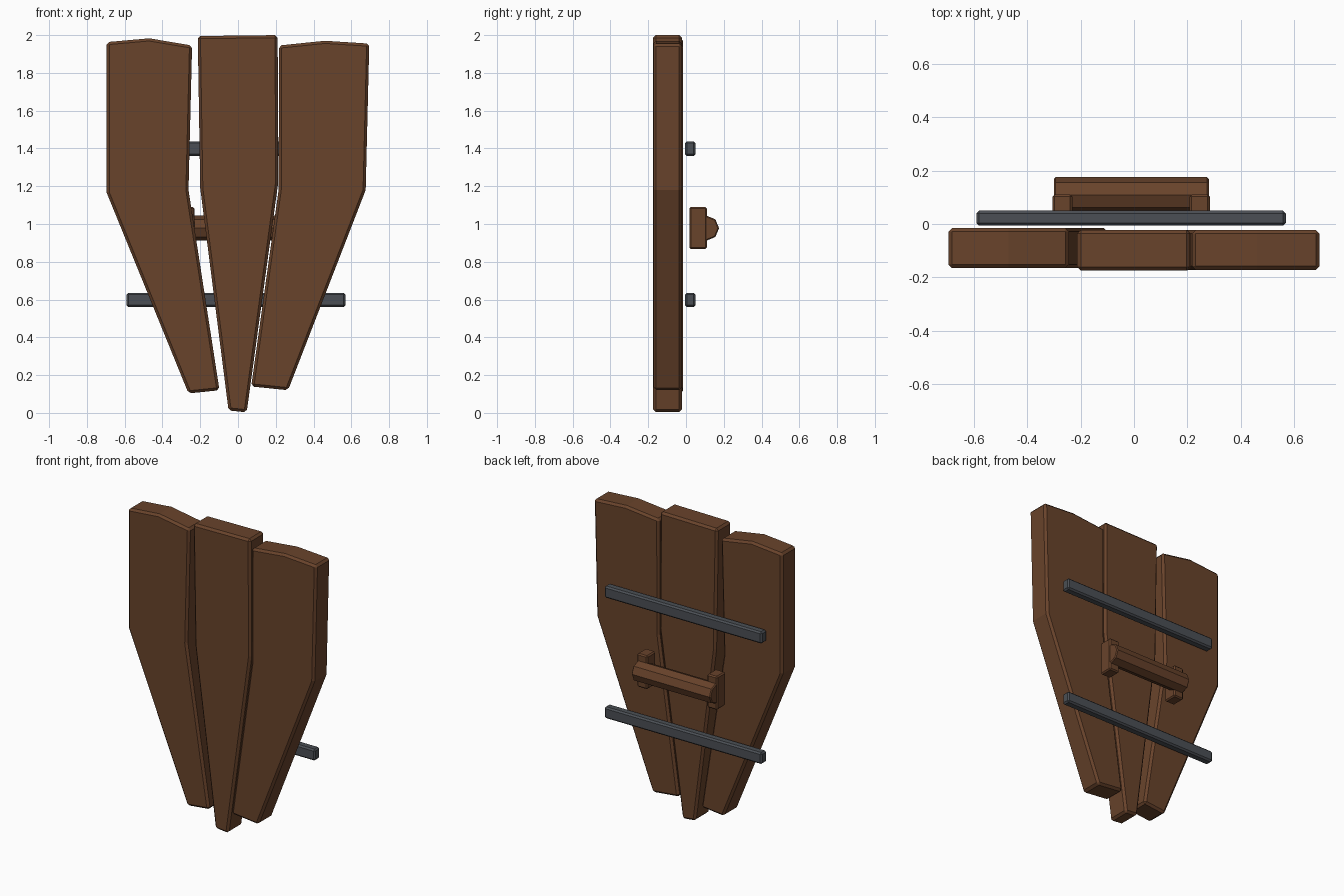
import bpy, bmesh, math
from mathutils import Matrix

if "Cube" in bpy.data.objects:
    bpy.data.objects.remove(bpy.data.objects["Cube"])


def material(name, color):
    m = bpy.data.materials.new(name)
    m.diffuse_color = color
    m.use_nodes = True
    m.node_tree.nodes["Principled BSDF"].inputs["Base Color"].default_value = m.diffuse_color
    return m


WOOD = material("wood", (0.14, 0.056, 0.024, 1))
IRON = material("iron", (0.07, 0.078, 0.09, 1))


def finish(name, bm, mat, bevel):
    bmesh.ops.recalc_face_normals(bm, faces=bm.faces)
    me = bpy.data.meshes.new(name)
    bm.to_mesh(me)
    bm.free()
    me.materials.append(mat)
    ob = bpy.data.objects.new(name, me)
    bpy.context.collection.objects.link(ob)
    # single-segment chamfer on the sharp edges
    mod = ob.modifiers.new("chamfer", "BEVEL")
    mod.width = bevel
    mod.segments = 1
    mod.limit_method = 'ANGLE'
    mod.angle_limit = math.radians(50)
    return ob


def plank(name, outline, y0, y1):
    """Extrude a front-view (x, z) outline from y0 to y1."""
    bm = bmesh.new()
    face = bm.faces.new([bm.verts.new((x, y0, z)) for x, z in outline])
    ext = bmesh.ops.extrude_face_region(bm, geom=[face])
    for v in ext["geom"]:
        if isinstance(v, bmesh.types.BMVert):
            v.co.y = y1
    return finish(name, bm, WOOD, 0.014)


def box(name, x, y, z, mat, bevel):
    bm = bmesh.new()
    bmesh.ops.create_cube(bm, size=1)
    for v in bm.verts:
        v.co = [(r[0] + r[1]) / 2 + c * (r[1] - r[0]) for r, c in zip((x, y, z), v.co)]
    return finish(name, bm, mat, bevel)


# Three tapering planks, slightly uneven
plank("left_plank", [(-0.695, 1.963), (-0.47, 1.983), (-0.243, 1.945), (-0.262, 1.18),
                     (-0.098, 0.12), (-0.262, 0.103), (-0.695, 1.165)], -0.165, -0.015)
plank("middle_plank", [(-0.213, 1.995), (0.21, 2.0), (0.213, 1.22),
                       (0.046, 0.003), (-0.05, 0.013), (-0.2, 1.19)], -0.174, -0.022)
plank("right_plank", [(0.217, 1.945), (0.46, 1.97), (0.695, 1.955), (0.676, 1.18),
                      (0.265, 0.12), (0.07, 0.14), (0.215, 1.18)], -0.172, -0.022)

# Iron straps across the back
for name, z in (("lower_strap", (0.56, 0.636)), ("upper_strap", (1.36, 1.438))):
    box(name, (-0.59, 0.568), (-0.006, 0.05), z, IRON, 0.01)

# Grip brackets
for name, x in (("left_bracket", (-0.305, -0.231)), ("right_bracket", (0.208, 0.284))):
    box(name, x, (0.018, 0.11), (0.868, 1.09), WOOD, 0.008)

# Eight-sided grip
bm = bmesh.new()
bmesh.ops.create_cone(bm, cap_ends=True, segments=8, radius1=0.066, radius2=0.066, depth=0.58,
                      matrix=Matrix.Translation((-0.01, 0.109, 0.978)) @ Matrix.Rotation(math.pi / 2, 4, 'Y'))
finish("grip", bm, WOOD, 0.006)
